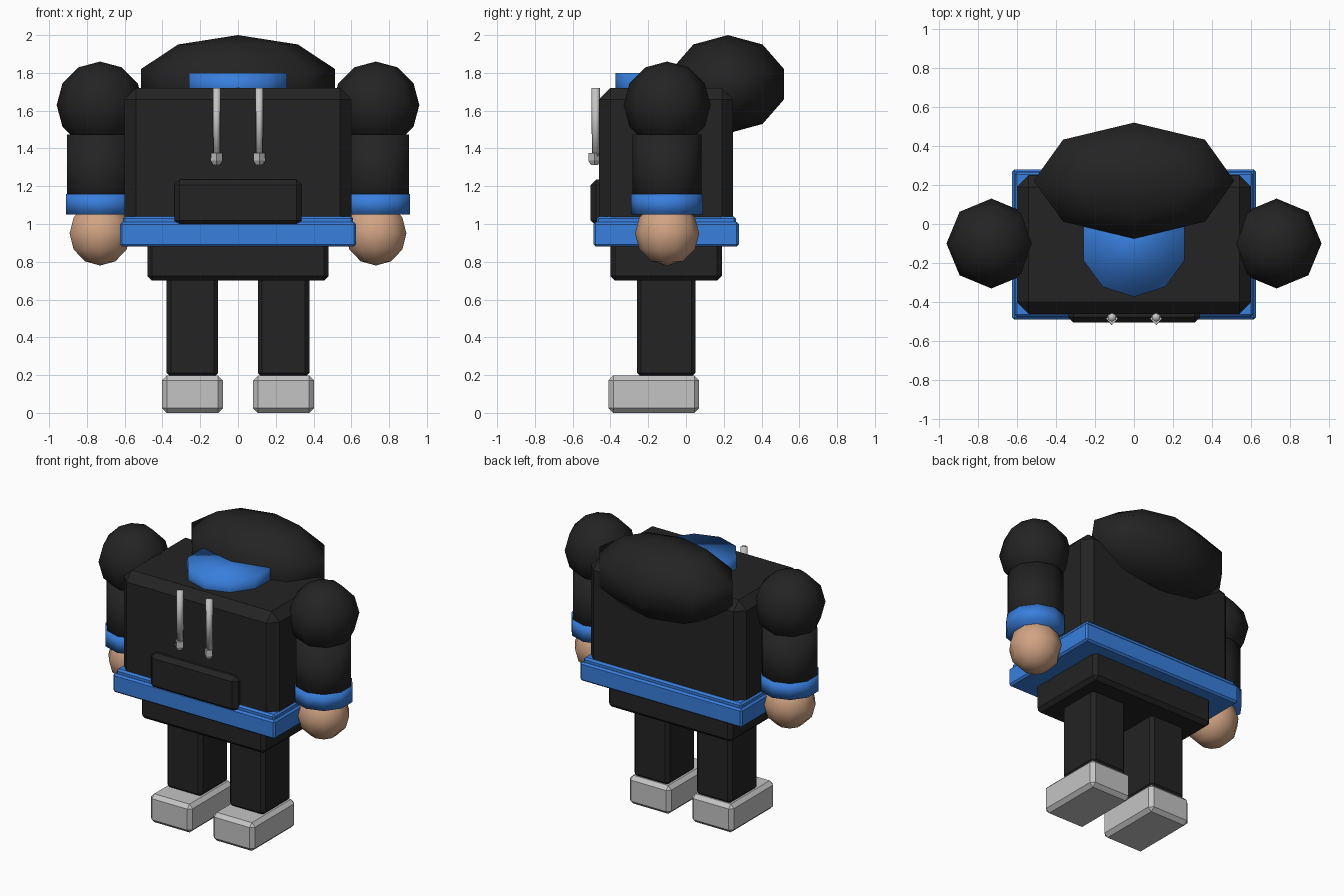
import bpy
import bmesh
from mathutils import Matrix, Vector

cube = bpy.data.objects.get("Cube")
if cube:
    bpy.data.objects.remove(cube, do_unlink=True)


def material(name, rgb):
    mat = bpy.data.materials.new(name)
    mat.use_nodes = True
    mat.diffuse_color = (*rgb, 1)
    shader = next(n for n in mat.node_tree.nodes if n.type == 'BSDF_PRINCIPLED')
    shader.inputs["Base Color"].default_value = (*rgb, 1)
    shader.inputs["Roughness"].default_value = 0.8
    return mat


black = material("black_cloth", (0.017, 0.017, 0.017))
blue = material("blue_trim", (0.04, 0.21, 0.72))
skin = material("skin", (0.64, 0.37, 0.23))
grey = material("light_grey", (0.55, 0.55, 0.55))


def finish(name, bm, mat, smooth=False):
    mesh = bpy.data.meshes.new(name)
    for face in bm.faces:
        face.smooth = smooth
    bm.to_mesh(mesh)
    bm.free()
    mesh.materials.append(mat)
    obj = bpy.data.objects.new(name, mesh)
    bpy.context.collection.objects.link(obj)
    return obj


def box(name, low, high, bevel, mat):
    """Box between two corners with one-step chamfered edges."""
    low, high = Vector(low), Vector(high)
    bm = bmesh.new()
    bmesh.ops.create_cube(bm, size=1)
    bmesh.ops.scale(bm, vec=high - low, verts=bm.verts)
    bmesh.ops.translate(bm, vec=(low + high) / 2, verts=bm.verts)
    bmesh.ops.bevel(bm, geom=bm.edges[:], offset=bevel, segments=1,
                    affect='EDGES', profile=0.5)
    return finish(name, bm, mat)


def ball(name, centre, radii, segments, rings, mat):
    bm = bmesh.new()
    bmesh.ops.create_uvsphere(bm, u_segments=segments, v_segments=rings, radius=1)
    bmesh.ops.scale(bm, vec=radii, verts=bm.verts)
    bmesh.ops.translate(bm, vec=centre, verts=bm.verts)
    return finish(name, bm, mat, smooth=True)


def tube(name, x, y, bottom, top, r_bottom, r_top, segments, mat, smooth=True):
    """Upright capped cylinder or cone."""
    bm = bmesh.new()
    bmesh.ops.create_cone(bm, cap_ends=True, segments=segments, radius1=r_bottom,
                          radius2=r_top, depth=top - bottom,
                          matrix=Matrix.Translation((x, y, (bottom + top) / 2)))
    return finish(name, bm, mat, smooth)


# Torso, hem and hips
box("torso", (-0.6, -0.46, 0.95), (0.6, 0.25, 1.72), 0.06, black)
box("hem_band", (-0.625, -0.49, 0.88), (0.625, 0.28, 1.01), 0.012, blue)
box("hem_upper_band", (-0.61, -0.475, 0.98), (0.61, 0.265, 1.04), 0.012, blue)
box("hips", (-0.48, -0.4, 0.70), (0.48, 0.19, 0.92), 0.025, black)
box("front_pocket", (-0.337, -0.505, 0.99), (0.337, -0.43, 1.235), 0.028, black)

# Hood and neckline
ball("hood", (0, 0.222, 1.74), (0.54, 0.312, 0.26), 8, 5, black)
tube("collar", 0, -0.1, 1.66, 1.80, 0.273, 0.273, 10, blue)

# Paired parts
for side, s in (("left", 1), ("right", -1)):
    x = s * 0.73
    ball(side + "_shoulder", (x, -0.1, 1.63), (0.23, 0.23, 0.23), 8, 6, black)
    tube(side + "_sleeve", x, -0.1, 1.06, 1.475, 0.183, 0.183, 10, black)
    tube(side + "_cuff", x, -0.1, 1.05, 1.16, 0.191, 0.191, 10, blue)
    ball(side + "_hand", (x, -0.1, 0.95), (0.17, 0.17, 0.17), 10, 6, skin)

    inner, outer = sorted((s * 0.105, s * 0.378))
    box(side + "_leg", (inner, -0.26, 0.19), (outer, 0.05, 0.74), 0.022, black)
    inner, outer = sorted((s * 0.08, s * 0.402))
    box(side + "_shoe", (inner, -0.41, 0), (outer, 0.07, 0.197), 0.025, grey)

    # Drawstring with a tapered four-sided tip
    x = s * 0.113
    tube(side + "_drawstring", x, -0.478, 1.36, 1.72, 0.02, 0.023, 6, grey)
    tube(side + "_string_tip", x, -0.485, 1.335, 1.375, 0.032, 0.03, 4, grey, False)
    tube(side + "_string_tip_end", x, -0.485, 1.312, 1.335, 0.018, 0.032, 4, grey, False)
